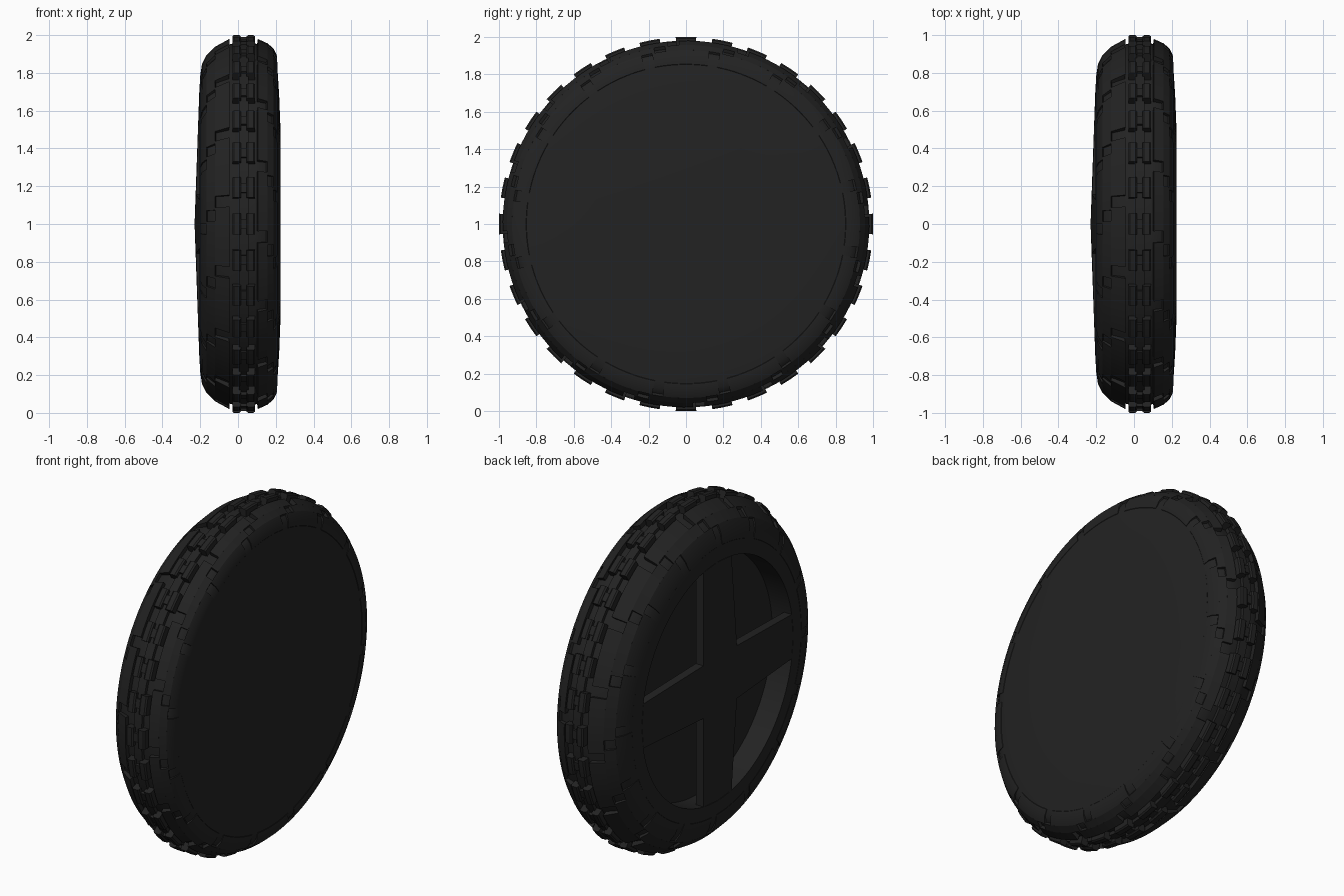
import bpy, bmesh, math
from mathutils import Vector

cube = bpy.data.objects.get("Cube")
if cube:
    bpy.data.objects.remove(cube, do_unlink=True)

rubber = bpy.data.materials.new("black_rubber")
rubber.use_nodes = True
COLOUR = (0.0165, 0.0165, 0.0165, 1)
rubber.diffuse_color = COLOUR
bsdf = rubber.node_tree.nodes["Principled BSDF"]
bsdf.inputs["Base Color"].default_value = COLOUR
bsdf.inputs["Roughness"].default_value = 0.8

TAU = 2 * math.pi


def polar(x, r, a):
    """Point at radius r and angle a around the axle, which runs along x."""
    return Vector((x, r * math.sin(a), 1 + r * math.cos(a)))


def finish(name, bm, angle=35):
    bmesh.ops.remove_doubles(bm, verts=bm.verts, dist=1e-5)
    bmesh.ops.recalc_face_normals(bm, faces=bm.faces)
    mesh = bpy.data.meshes.new(name)
    bm.to_mesh(mesh)
    bm.free()
    mesh.materials.append(rubber)
    obj = bpy.data.objects.new(name, mesh)
    bpy.context.collection.objects.link(obj)
    bpy.ops.object.select_all(action='DESELECT')
    obj.select_set(True)
    bpy.context.view_layer.objects.active = obj
    bpy.ops.object.shade_smooth_by_angle(angle=math.radians(angle))
    return obj


def sweep(bm, loop, a0, a1, steps):
    """Sweep a closed (x, r) loop around the axle and cap both ends."""
    rings = [[bm.verts.new(polar(x, r, a0 + (a1 - a0) * i / steps)) for x, r in loop]
             for i in range(steps + 1)]
    n = len(loop)
    for p, q in zip(rings, rings[1:]):
        for j in range(n):
            k = (j + 1) % n
            bm.faces.new((p[j], p[k], q[k], q[j]))
    bm.faces.new(rings[0])
    bm.faces.new(rings[-1][::-1])


# Tyre carcass with the closed disc side and the recessed spoke side
left_base = [(-.2, .78), (-.186, .84), (-.162, .885), (-.12, .92), (-.05, .95)]
right_base = [(.207, .85), (.2, .89), (.182, .918), (.15, .94), (.105, .953)]
profile = ([(-.07, 0), (-.07, .7), (-.205, .7)] + left_base
           + [(-.03, .955), (.005, .955), (.005, .975), (.055, .975), (.055, .955), (.09, .955)]
           + right_base[::-1] + [(.218, .68), (.225, .5), (.225, 0)])
bm = bmesh.new()
SEG = 128
rings = [[bm.verts.new(polar(x, r, TAU * i / SEG)) for x, r in profile] for i in range(SEG)]
for i in range(SEG):
    p, q = rings[i], rings[(i + 1) % SEG]
    for j in range(len(profile) - 1):
        if profile[j][1] == 0:
            bm.faces.new((p[j], p[j + 1], q[j + 1]))
        elif profile[j + 1][1] == 0:
            bm.faces.new((p[j], p[j + 1], q[j]))
        else:
            bm.faces.new((p[j], p[j + 1], q[j + 1], q[j]))
finish("tyre_body", bm)

# Four-spoke cross, a slightly domed plate in front of the recess
bm = bmesh.new()
outline = []
for k in range(4):
    for u, v in [(-.155, .155), (-.13, .688), (0, .7), (.13, .688)]:
        c, s = round(math.cos(k * math.pi / 2)), round(math.sin(k * math.pi / 2))
        outline.append((u * c + v * s, v * c - u * s))


def dome(u, v, depth):
    return bm.verts.new((-.23 + .025 * math.hypot(u, v) / .7 + depth, u, 1 + v))


front = [dome(u, v, 0) for u, v in outline]
back = [dome(u, v, .05) for u, v in outline]
front_hub, back_hub = dome(0, 0, 0), dome(0, 0, .05)
for i in range(len(outline)):
    j = (i + 1) % len(outline)
    bm.faces.new((front_hub, front[i], front[j]))
    bm.faces.new((back_hub, back[j], back[i]))
    bm.faces.new((front[i], back[i], back[j], front[j]))
finish("wheel_spokes", bm)

# Centre tread: paired blocks joined by a narrow link
bm = bmesh.new()
BLOCKS = 32
for k in range(BLOCKS):
    a = TAU * k / BLOCKS
    for x0, x1 in ((-.03, .015), (.045, .09)):
        loop = [(x0, .945), (x0, .993), (x0 + .008, 1.0), (x1 - .008, 1.0), (x1, .993), (x1, .945)]
        sweep(bm, loop, a - .055, a + .055, 4)
    sweep(bm, [(.012, .96), (.012, .99), (.048, .99), (.048, .96)], a - .026, a + .026, 2)
finish("centre_tread_blocks", bm)

# Shoulder lugs: three staggered steps per lug, running from sidewall to crown
left_top = [(-.2, .785), (-.191, .845), (-.168, .893), (-.122, .938), (-.046, .98)]
right_top = [(.208, .855), (.205, .895), (.187, .93), (.155, .957), (.105, .98)]
LUGS = 16
for name, base, top, phase in (("left", right_base, right_top, .5),
                               ("right", left_base, left_top, 0)):
    bm = bmesh.new()
    pitch = TAU / LUGS
    for k in range(LUGS):
        for step, (i, j) in enumerate(((0, 2), (2, 3), (3, 4))):
            a0 = (k + phase + .2 * step) * pitch
            under = [(x * .95, r - .012) for x, r in base[i:j + 1]]
            sweep(bm, top[i:j + 1] + under[::-1], a0, a0 + .84 * pitch, 6)
    finish(name + "_shoulder_lugs", bm, 30)
